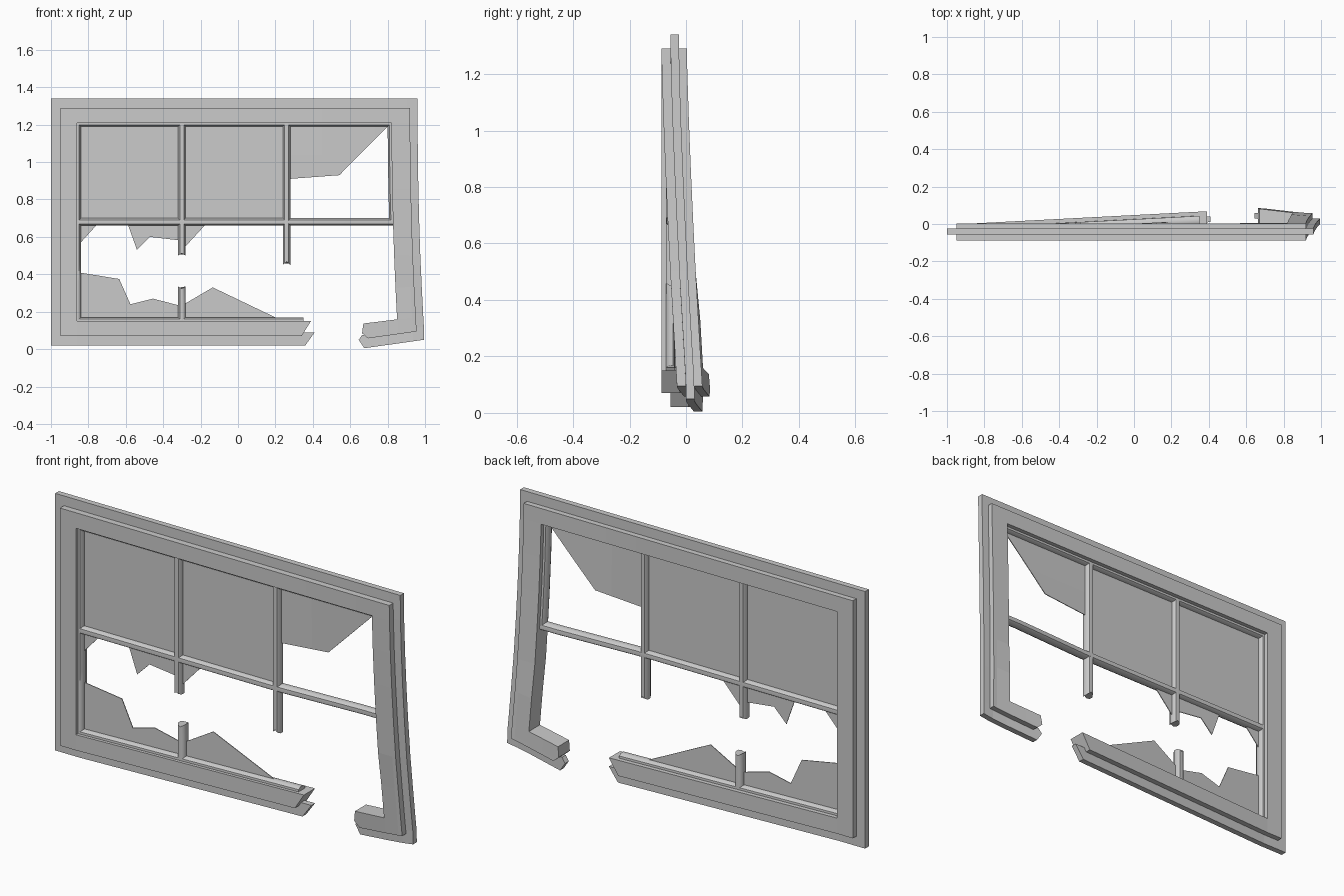
import bpy, bmesh, math
from mathutils import Vector

cube = bpy.data.objects.get("Cube")
if cube:
    bpy.data.objects.remove(cube)


def material(name, value):
    m = bpy.data.materials.new(name)
    m.use_nodes = True
    colour = (value, value, value, 1)
    m.diffuse_color = colour
    m.node_tree.nodes["Principled BSDF"].inputs["Base Color"].default_value = colour
    return m


GREY = material("plain grey", 0.6)
GLASS_Y = -0.045


def clamp(v):
    return max(0.0, min(1.0, v))


def bend(co):
    """Push the broken lower rail and the right jamb out of true."""
    x, y, z = co
    if x < 0.5 and z < 0.43:
        return Vector((x, y + 0.065 * clamp((x + 0.86) / 1.25), z))
    w = clamp((x - 0.28) / 0.45) if z > 0.43 else 1.0
    t = clamp((1.29 - z) / 1.22)
    dx, dy, dz = 0.035 * t * t, 0.055 * t ** 1.3, 0.0
    if z < 0.43:
        s = clamp((0.96 - x) / 0.32)
        dz = t * t * (0.03 - 0.045 * s)
        dy += 0.03 * clamp((0.88 - x) / 0.26)
    return Vector((x + dx * w, y + dy * w, z + dz))


def finish(name, bm, smooth=False):
    for v in bm.verts:
        v.co = bend(v.co)
    bmesh.ops.recalc_face_normals(bm, faces=bm.faces)
    mesh = bpy.data.meshes.new(name)
    bm.to_mesh(mesh)
    bm.free()
    mesh.materials.append(GREY)
    obj = bpy.data.objects.new(name, mesh)
    bpy.context.collection.objects.link(obj)
    if smooth:
        bpy.ops.object.select_all(action='DESELECT')
        obj.select_set(True)
        bpy.context.view_layer.objects.active = obj
        bpy.ops.object.shade_smooth_by_angle(angle=math.radians(50))


def slab(name, outline, y0, y1):
    """Extrude an x-z outline, slice it so that it can bend, then bend it."""
    bm = bmesh.new()
    face = bm.faces.new([bm.verts.new((x, y0, z)) for x, z in outline])
    new = bmesh.ops.extrude_face_region(bm, geom=[face])["geom"]
    for v in new:
        if isinstance(v, bmesh.types.BMVert):
            v.co.y = y1
    cuts = [((c, 0, 0), (1, 0, 0)) for c in (-0.86, 0.28, 0.45, 0.73, 0.82, 0.9)]
    cuts += [((0, 0, c), (0, 0, 1)) for c in (0.09, 0.15, 0.32, 0.5, 0.68, 0.86, 1.04, 1.21)]
    for point, normal in cuts:
        geom = bm.verts[:] + bm.edges[:] + bm.faces[:]
        bmesh.ops.bisect_plane(bm, geom=geom, dist=1e-5, plane_co=point, plane_no=normal)
    finish(name, bm)


def bar(name, start, end, notch_start=0.0, notch_end=0.0, steps=10):
    """Rounded glazing bar between two x-z points, with notched broken ends."""
    a, b = Vector((start[0], 0, start[1])), Vector((end[0], 0, end[1]))
    along = (b - a).normalized()
    side = Vector((along.z, 0, -along.x))
    section = [(0.02, 0.011), (0.011, 0.025), (0, 0.026), (-0.011, 0.025), (-0.02, 0.011)]
    section += [(-u, -v) for u, v in section]
    bm = bmesh.new()
    rings = []
    for i in range(steps + 1):
        notch = notch_start if i == 0 else -notch_end if i == steps else 0
        ring = []
        for u, v in section:
            p = a.lerp(b, i / steps) + side * u + along * notch * (1 - abs(u) / 0.02)
            p.y = GLASS_Y + v
            ring.append(bm.verts.new(p))
        rings.append(ring)
    n = len(section)
    for r0, r1 in zip(rings, rings[1:]):
        for k in range(n):
            bm.faces.new((r0[k], r0[(k + 1) % n], r1[(k + 1) % n], r1[k]))
    for ring in (rings[0], rings[-1]):
        bm.faces.new(ring)
    finish(name, bm, smooth=True)


# Main frame: one broken ring
slab("frame_board", [
    (0.34, 0.07), (-0.95, 0.07), (-0.95, 1.29), (0.92, 1.29), (0.92, 0.07), (0.66, 0.07),
    (0.63, 0.10), (0.64, 0.15), (0.82, 0.15), (0.82, 1.21), (-0.86, 1.21), (-0.86, 0.15),
    (0.39, 0.15)], -0.087, 0.003)

# Thin flange around the frame
slab("frame_flange", [
    (0.36, 0.02), (-1.0, 0.02), (-1.0, 1.34), (0.96, 1.34), (0.96, 0.02), (0.64, 0.02),
    (0.61, 0.065), (0.63, 0.09), (0.90, 0.09), (0.90, 1.27), (-0.93, 1.27), (-0.93, 0.09),
    (0.41, 0.09)], -0.055, -0.025)

# Edge trim, half sunk in the frame
bar("trim_left", (-0.86, 0.15), (-0.86, 1.21))
bar("trim_top", (-0.86, 1.21), (0.82, 1.21))
bar("trim_right", (0.82, 0.67), (0.82, 1.21))
bar("trim_bottom", (-0.86, 0.15), (0.35, 0.15))

# Glazing bars and their broken stubs
bar("crossbar", (-0.86, 0.68), (0.83, 0.68), steps=16)
bar("upright_left", (-0.30, 0.50), (-0.30, 1.21), notch_start=0.012)
bar("upright_right", (0.26, 0.45), (0.26, 1.21), notch_start=0.018)
bar("upright_stub", (-0.30, 0.15), (-0.30, 0.335), notch_end=0.012, steps=2)

# Whole and shattered panes
panes = {
    "pane_left": [(-0.85, 0.68), (-0.30, 0.68), (-0.30, 1.2), (-0.85, 1.2)],
    "pane_middle": [(-0.30, 0.68), (0.26, 0.68), (0.26, 1.2), (-0.30, 1.2)],
    "shard_top_right": [(0.26, 0.909), (0.54, 0.93), (0.81, 1.2), (0.26, 1.2)],
    "shard_corner": [(-0.85, 0.56), (-0.75, 0.67), (-0.85, 0.67)],
    "shard_hanging": [(-0.59, 0.67), (-0.54, 0.53), (-0.47, 0.60), (-0.30, 0.58),
                      (-0.28, 0.55), (-0.17, 0.67)],
    "shard_lower": [(-0.85, 0.16), (0.22, 0.16), (-0.135, 0.33), (-0.28, 0.245), (-0.32, 0.235),
                    (-0.455, 0.27), (-0.575, 0.24), (-0.635, 0.375), (-0.85, 0.41)],
}
for name, outline in panes.items():
    slab(name, outline, GLASS_Y - 0.002, GLASS_Y + 0.002)
